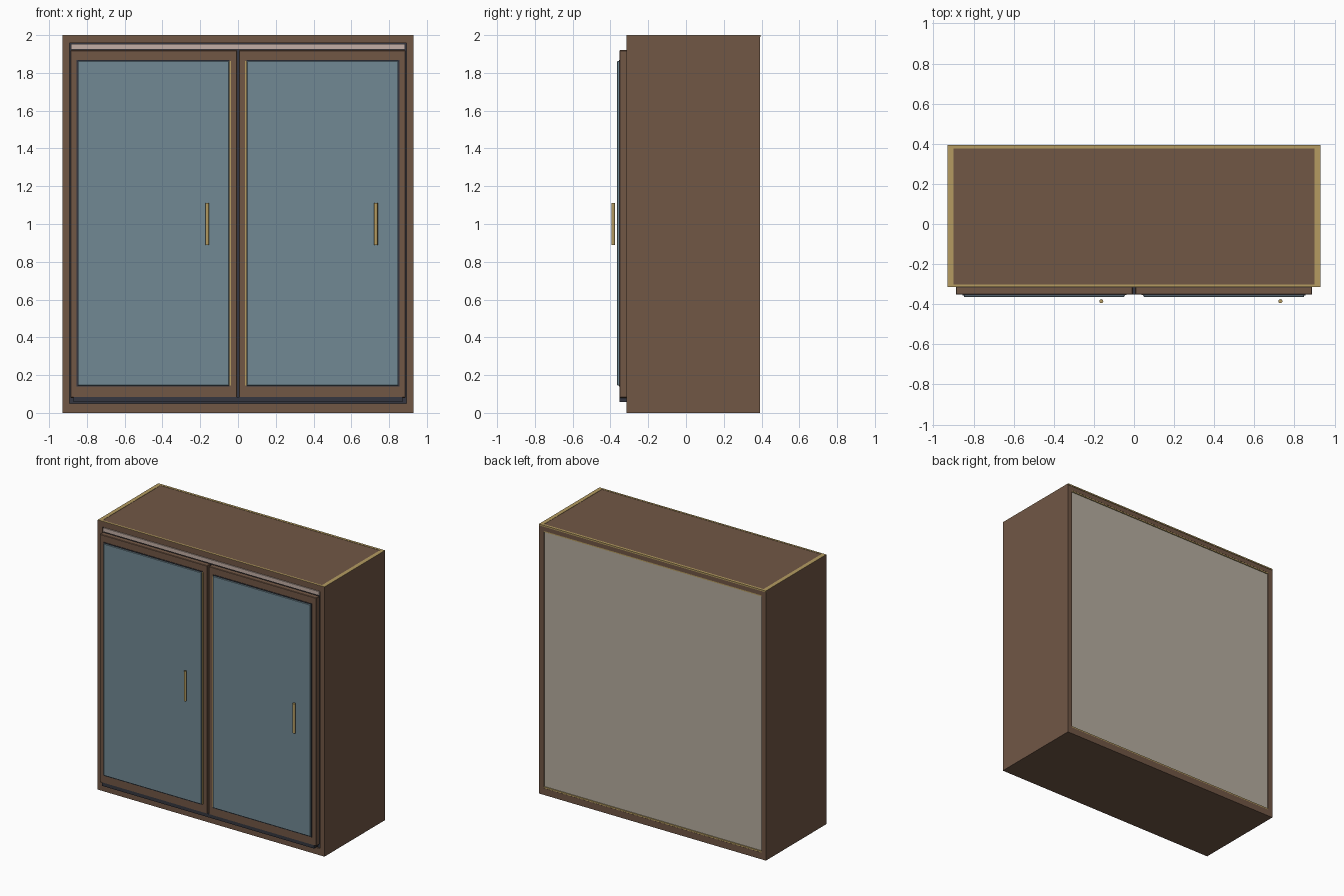
import bpy, bmesh, math

if "Cube" in bpy.data.objects:
    bpy.data.objects.remove(bpy.data.objects["Cube"])

def material(name, rgb):
    m = bpy.data.materials.new(name)
    m.diffuse_color = (*rgb, 1)
    m.use_nodes = True
    m.node_tree.nodes["Principled BSDF"].inputs["Base Color"].default_value = m.diffuse_color
    return m

BROWN = material("walnut brown", (0.165, 0.095, 0.06))
BLUE = material("blue grey panel", (0.165, 0.25, 0.295))
GOLD = material("brass gold", (0.46, 0.33, 0.12))
CREAM = material("warm cream", (0.47, 0.42, 0.35))
DARK = material("dark slate", (0.035, 0.037, 0.05))
PALE = material("pale rail", (0.55, 0.43, 0.38))

def box(name, x, y, z, mat, bevel=0):
    """Box from (min, max) ranges on each axis."""
    bm = bmesh.new()
    bmesh.ops.create_cube(bm, size=1)
    for v in bm.verts:
        v.co = [r[0] if c < 0 else r[1] for c, r in zip(v.co, (x, y, z))]
    me = bpy.data.meshes.new(name)
    bm.to_mesh(me)
    bm.free()
    me.materials.append(mat)
    ob = bpy.data.objects.new(name, me)
    bpy.context.collection.objects.link(ob)
    if bevel:
        b = ob.modifiers.new("bevel", 'BEVEL')
        b.width = bevel
        b.segments = 1
    return ob

W, F, B, H = 0.93, -0.315, 0.392, 1.998

# carcass: sides, top, bottom
for s, n in ((-1, "left"), (1, "right")):
    box(n + "_side_panel", sorted((s * W, s * 0.892)), (F, B), (0, H), BROWN)
box("top_panel", (-0.892, 0.892), (F, B), (1.957, H), BROWN)
box("bottom_panel", (-0.892, 0.892), (F, B), (0, 0.05), BROWN)

# back panel with brass lines
box("back_panel", (-0.892, 0.892), (0.37, 0.384), (0.05, 1.957), CREAM)
box("back_lower_trim", (-0.892, 0.892), (0.384, 0.391), (0.05, 0.06), GOLD)
box("back_upper_trim", (-0.892, 0.892), (0.384, 0.391), (1.949, 1.957), GOLD)

# brass border on the top
for s, n in ((-1, "left"), (1, "right")):
    box(n + "_top_trim", sorted((s * W, s * 0.9)), (F, 0.395), (H, 2.0), GOLD)
box("front_top_trim", (-0.9, 0.9), (F, -0.301), (H, 2.0), GOLD)
box("back_top_trim", (-0.9, 0.9), (0.377, 0.395), (H, 2.0), GOLD)
box("back_edge_trim", (-W, W), (B, 0.395), (1.99, H), GOLD)

# sliding rails and the dark opening behind the doors
box("upper_rail", (-0.885, 0.885), (-0.316, -0.29), (1.924, 1.953), PALE)
box("lower_track", (-0.87, 0.87), (-0.352, -0.30), (0.058, 0.084), DARK)
box("opening_backing", (-0.892, 0.892), (-0.305, -0.295), (0.05, 1.957), DARK)

# doors: frame, gasket, blue panel, brass strip, handle
for s, n, hx in ((-1, "left", -0.163), (1, "right", 0.73)):
    def span(a, b):
        return sorted((s * a, s * b))
    box(n + "_door_frame", span(0.006, 0.888), (-0.352, -0.312), (0.08, 1.92), BROWN, 0.003)
    box(n + "_door_gasket", span(0.046, 0.854), (-0.356, -0.350), (0.139, 1.869), DARK)
    box(n + "_door_panel", span(0.048, 0.848), (-0.364, -0.354), (0.145, 1.863), BLUE, 0.002)
    box(n + "_brass_strip", span(0.038, 0.045), (-0.355, -0.350), (0.145, 1.863), GOLD)
    bpy.ops.mesh.primitive_cylinder_add(vertices=16, radius=0.01, depth=0.22,
                                        location=(hx, -0.385, 1.0))
    h = bpy.context.object
    h.name = n + "_handle"
    h.data.materials.append(GOLD)
    bpy.ops.object.shade_smooth_by_angle(angle=math.radians(40))
